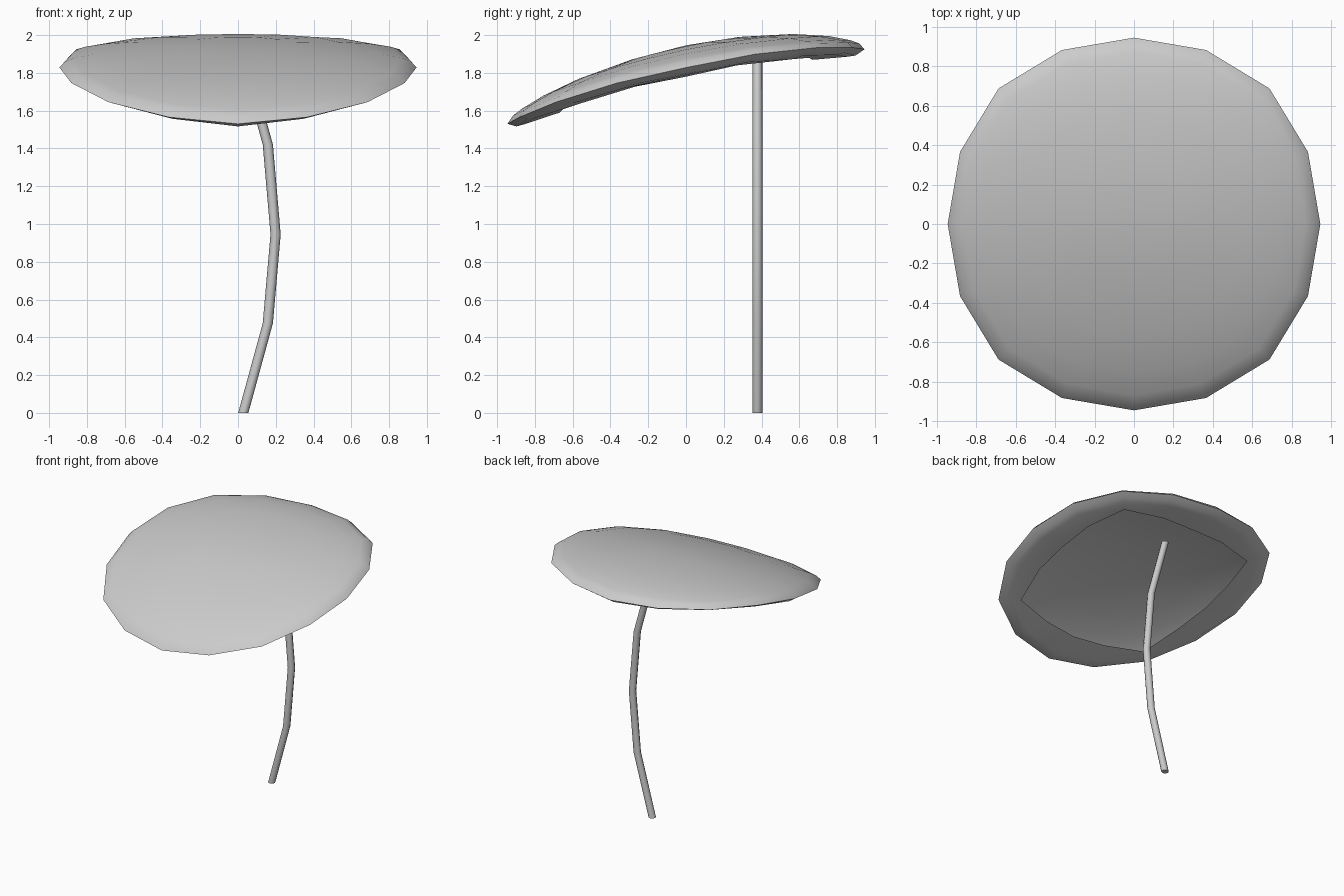
import bpy, bmesh, math

if "Cube" in bpy.data.objects:
    bpy.data.objects.remove(bpy.data.objects["Cube"])


def make_object(name, bm, angle):
    bmesh.ops.recalc_face_normals(bm, faces=bm.faces)
    mesh = bpy.data.meshes.new(name)
    bm.to_mesh(mesh)
    bm.free()
    obj = bpy.data.objects.new(name, mesh)
    bpy.context.collection.objects.link(obj)
    bpy.ops.object.select_all(action='DESELECT')
    obj.select_set(True)
    bpy.context.view_layer.objects.active = obj
    bpy.ops.object.shade_smooth_by_angle(angle=math.radians(angle))
    return obj


def bridge(bm, a, b):
    n = len(a)
    for i in range(n):
        bm.faces.new((a[i], a[(i + 1) % n], b[(i + 1) % n], b[i]))


# Tilted, arched sheet that the cap follows
def sheet(x, y):
    return 1.946 + 0.209 * y - 0.182 * y * y - 0.069 * x * x


RIM = (0.945, 0.955, 0.972, 0.955)      # nearly round outline, 16 sides
HOLLOW = (0.67, 0.705, 0.81, 0.705)     # squarish opening underneath


# Offset runs from "side" (middle of each side) to "corner" (the diagonals)
def cap_ring(bm, radii, scale, side, corner):
    ring = []
    for i in range(16):
        a = math.tau * i / 16
        x = radii[i % 4] * scale * math.cos(a)
        y = radii[i % 4] * scale * math.sin(a)
        t = (0, 0.6, 1, 0.6)[i % 4]
        ring.append(bm.verts.new((x, y, sheet(x, y) + side + t * (corner - side))))
    return ring


# Cap: open shell, top from centre to rim, then a lip folded inward below
bm = bmesh.new()
layers = [(RIM, 0.3, 0, 0), (RIM, 0.6, 0, 0), (RIM, 0.8, -0.005, -0.002),
          (RIM, 0.92, -0.017, -0.01), (RIM, 0.97, -0.028, -0.018),
          (RIM, 1.0, -0.056, -0.038), (RIM, 0.95, -0.095, -0.066),
          (RIM, 0.90, -0.107, -0.087), (HOLLOW, 1.0, -0.135, -0.11)]
rings = [cap_ring(bm, *layer) for layer in layers]
for a, b in zip(rings, rings[1:]):
    bridge(bm, a, b)
centre = bm.verts.new((0, 0, sheet(0, 0)))
for i in range(16):
    bm.faces.new((rings[0][i], rings[0][(i + 1) % 16], centre))
make_object("cap", bm, 80)

# Stem: bent eight-sided tube
bm = bmesh.new()
path = [(0.028, 0), (0.158, 0.475), (0.199, 0.945), (0.158, 1.42), (0.028, 1.89)]
rings = []
for x, z in path:
    rings.append([bm.verts.new((x + 0.027 * math.cos(math.tau * i / 8),
                                0.378 + 0.026 * math.sin(math.tau * i / 8), z))
                  for i in range(8)])
for a, b in zip(rings, rings[1:]):
    bridge(bm, a, b)
bm.faces.new(rings[0])
bm.faces.new(rings[-1])
make_object("stem", bm, 50)
